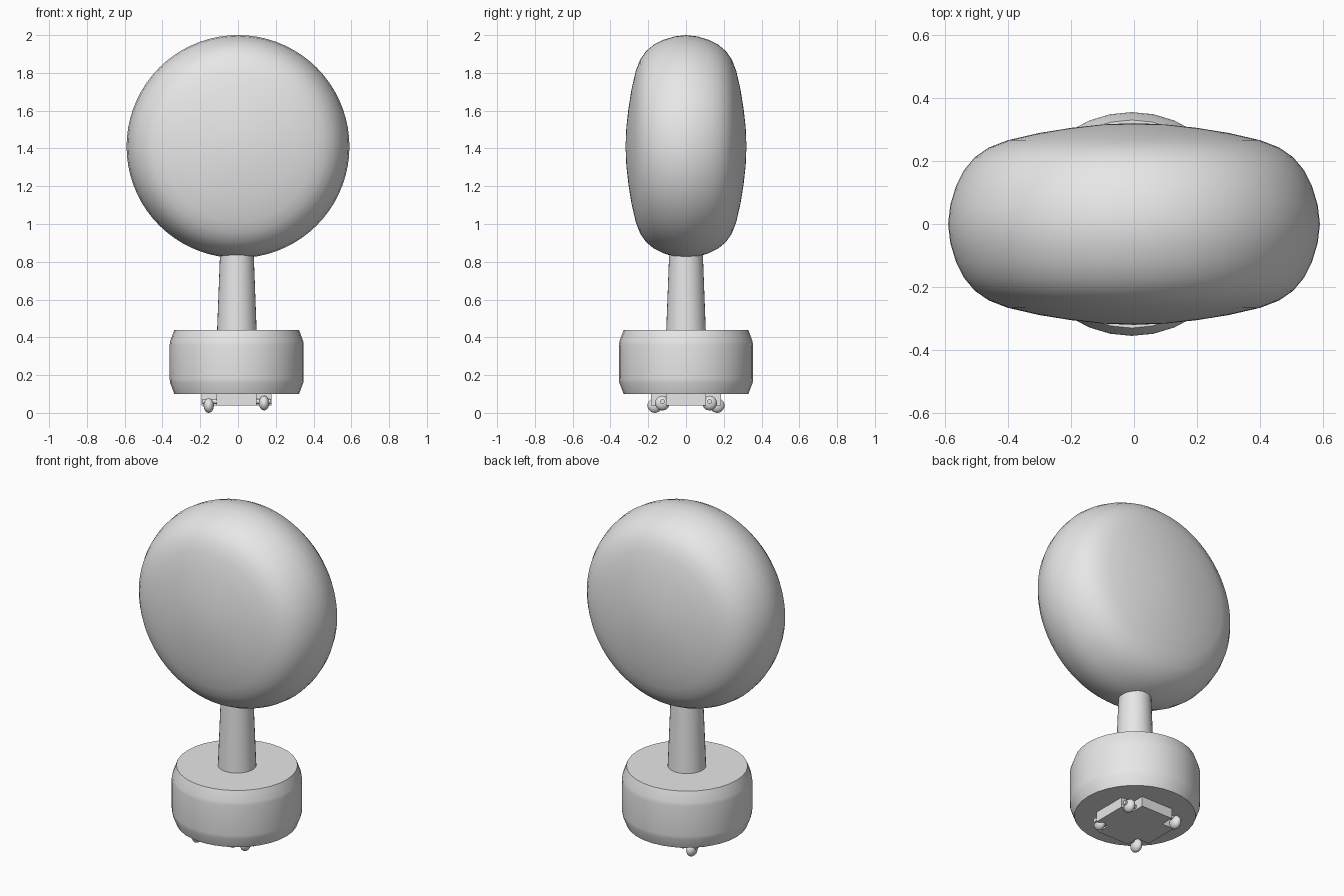
import bpy, bmesh, math
from mathutils import Matrix

cube = bpy.data.objects.get("Cube")
if cube:
    bpy.data.objects.remove(cube, do_unlink=True)

grey = bpy.data.materials.new("light grey")
grey.use_nodes = True
grey.diffuse_color = (0.8, 0.8, 0.8, 1)
grey.node_tree.nodes["Principled BSDF"].inputs["Base Color"].default_value = (0.8, 0.8, 0.8, 1)


def finish(name, bm, loc, angle=35):
    bmesh.ops.recalc_face_normals(bm, faces=bm.faces)
    mesh = bpy.data.meshes.new(name)
    bm.to_mesh(mesh)
    bm.free()
    mesh.materials.append(grey)
    ob = bpy.data.objects.new(name, mesh)
    ob.location = loc
    bpy.context.collection.objects.link(ob)
    bpy.ops.object.select_all(action='DESELECT')
    ob.select_set(True)
    bpy.context.view_layer.objects.active = ob
    bpy.ops.object.shade_smooth_by_angle(angle=math.radians(angle))
    return ob


def lathe(name, profile, loc, sides, angle=35, turn=None):
    """Spin (radius, height) points round z; flat caps close open ends."""
    bm = bmesh.new()
    rings = []
    for r, h in profile:
        if r == 0:
            rings.append([bm.verts.new((0, 0, h))] * sides)
        else:
            rings.append([bm.verts.new((r * math.cos(2 * math.pi * i / sides),
                                        r * math.sin(2 * math.pi * i / sides), h))
                          for i in range(sides)])
    for a, b in zip(rings, rings[1:]):
        for i in range(sides):
            j = (i + 1) % sides
            bm.faces.new(list(dict.fromkeys((a[i], a[j], b[j], b[i]))))
    for ring, (r, h) in ((rings[0], profile[0]), (rings[-1], profile[-1])):
        if r > 0:
            bm.faces.new(ring)
    if turn:
        bm.transform(turn)
    return finish(name, bm, loc, angle)


# Round padded head, spun about the front-to-back axis
half = [(0, 0.32), (0.1, 0.316), (0.2, 0.305), (0.3, 0.289), (0.4, 0.266), (0.46, 0.243),
        (0.505, 0.212), (0.54, 0.17), (0.565, 0.12), (0.583, 0.06)]
profile = half + [(0.59, 0)] + [(r, -h) for r, h in reversed(half)]
lathe("head", profile, (0, 0, 1.41), 72, 60, Matrix.Rotation(math.pi / 2, 4, 'X'))

# Tapered stem
lathe("stem", [(0.105, 0.43), (0.087, 0.9)], (-0.006, 0, 0), 32)

# Drum base with chamfered rims
lathe("base", [(0.33, 0.1), (0.353, 0.16), (0.355, 0.18), (0.355, 0.36), (0.352, 0.38),
               (0.33, 0.44)], (-0.007, 0, 0), 32)

# Cross-shaped boss under the base, notched at the wheels
w, r = 0.105, 0.185
bm = bmesh.new()
ring = []
for k in range(4):
    spin = Matrix.Rotation(k * math.pi / 2, 4, 'Z')
    for x, y in ((r, -w), (r, w), (w, w)):
        v = bm.verts.new((x, y, 0))
        v.co = spin @ v.co
        ring.append(v)
face = bm.faces.new(ring)
top = bmesh.ops.extrude_face_region(bm, geom=[face])["geom"]
bmesh.ops.translate(bm, vec=(0, 0, 0.07),
                    verts=[g for g in top if isinstance(g, bmesh.types.BMVert)])
finish("boss", bm, (-0.008, 0, 0.04))

# Four rounded wheels, each on a short axle
for side, x, y, z in (("left", 0.138, 0.125, 0.052), ("right", -0.155, 0.165, 0.039)):
    for end, s in (("front", -1), ("back", 1)):
        bm = bmesh.new()
        bmesh.ops.create_uvsphere(bm, u_segments=16, v_segments=10, radius=0.039)
        bmesh.ops.scale(bm, vec=(0.7, 1, 1), verts=bm.verts)
        finish(f"{end}_{side}_wheel", bm, (x, s * y, z), 60)
        bm = bmesh.new()
        bmesh.ops.create_cone(bm, cap_ends=True, segments=12, radius1=0.013,
                              radius2=0.013, depth=0.09)
        bm.transform(Matrix.Rotation(math.pi / 2, 4, 'Y'))
        finish(f"{end}_{side}_axle", bm, (x * 0.93, s * y, 0.06))
